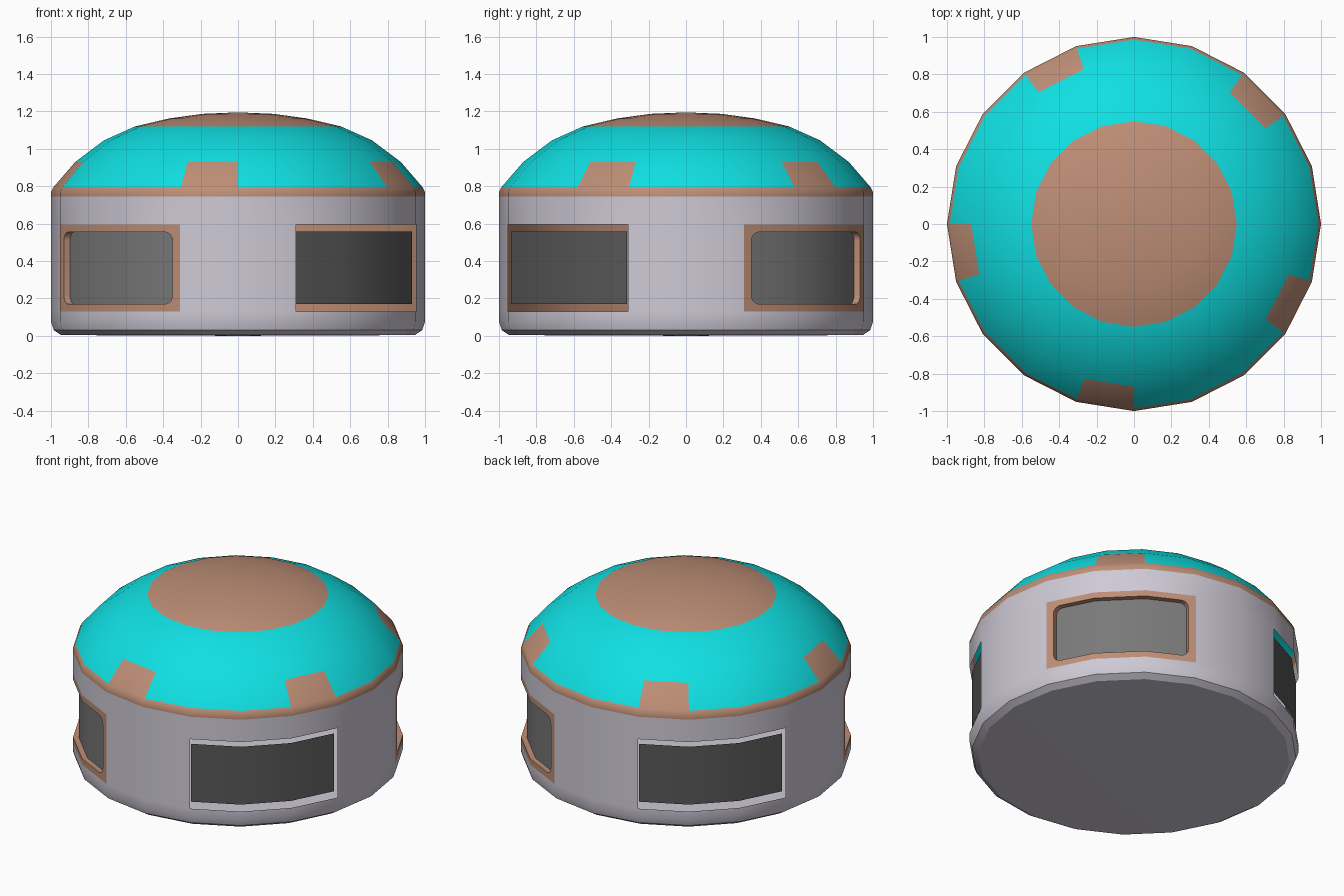
import bpy, bmesh, math
from mathutils import Vector

if "Cube" in bpy.data.objects:
    bpy.data.objects.remove(bpy.data.objects["Cube"])

SIDES = 20
STEP = 360 / SIDES


def material(name, rgb):
    m = bpy.data.materials.new(name)
    m.diffuse_color = (*rgb, 1)
    m.use_nodes = True
    m.node_tree.nodes["Principled BSDF"].inputs["Base Color"].default_value = m.diffuse_color
    return m


LILAC = material("lilac_grey", (0.62, 0.59, 0.67))
COPPER = material("copper", (0.51, 0.27, 0.18))
TEAL = material("teal", (0.005, 0.74, 0.76))
GLASS = material("grey_glass", (0.19, 0.19, 0.19))
DARK = material("dark_glass", (0.10, 0.10, 0.10))


def on_wall(u, z, r=1.0):
    """Point on the 20-sided wall at angle u (degrees)."""
    k = math.floor(u / STEP + 1e-6)
    a, b = (Vector((math.cos(math.radians(j * STEP)), math.sin(math.radians(j * STEP)), 0))
            for j in (k, k + 1))
    p = a.lerp(b, u / STEP - k) * r
    p.z = z
    return p


def finish(bm, name, mats):
    me = bpy.data.meshes.new(name)
    bm.to_mesh(me)
    bm.free()
    ob = bpy.data.objects.new(name, me)
    bpy.context.collection.objects.link(ob)
    for m in mats:
        me.materials.append(m)
    bpy.ops.object.select_all(action='DESELECT')
    ob.select_set(True)
    bpy.context.view_layer.objects.active = ob
    bpy.ops.object.shade_smooth_by_angle(angle=math.radians(30))
    return ob


def lathe(bm, profile, rule):
    """Revolve (r, z) points; rule(level, segment) gives material index or None to skip."""
    rings = [[bm.verts.new(on_wall(k * STEP, z, r)) for k in range(SIDES)] for r, z in profile]
    for i in range(len(rings) - 1):
        for k in range(SIDES):
            m = rule(i, k)
            if m is not None:
                n = (k + 1) % SIDES
                f = bm.faces.new((rings[i][k], rings[i][n], rings[i + 1][n], rings[i + 1][k]))
                f.material_index = m
    return rings


# Body wall with four window holes and a floor
Z0, Z1 = 0.13, 0.595
bm = bmesh.new()
rings = lathe(bm, [(0.945, 0.004), (0.985, 0.03), (1, 0.075), (1, Z0), (1, Z1), (1, 0.745)],
              lambda i, k: None if i == 3 and k % 5 in (1, 2, 3) else 0)
mid = bm.verts.new((0, 0, 0))
for k in range(SIDES):
    bm.faces.new((mid, rings[0][(k + 1) % SIDES], rings[0][k]))
finish(bm, "body", [LILAC])

# Dome: copper rim, teal shell with five copper tabs, copper cap
bm = bmesh.new()


def dome_rule(i, k):
    if i < 2 or i >= 5 or (i == 2 and k % 4 == 2):
        return 1
    return 0


rings = lathe(bm, [(1, 0.745), (1, 0.77), (0.985, 0.797), (0.87, 0.93), (0.717, 1.045),
                   (0.55, 1.12), (0.37, 1.162), (0.19, 1.187)], dome_rule)
top = bm.verts.new((0, 0, 1.195))
for k in range(SIDES):
    bm.faces.new((rings[-1][k], rings[-1][(k + 1) % SIDES], top)).material_index = 1
finish(bm, "dome", [TEAL, COPPER])


def pane(name, us, z0, z1, r, mat):
    """Curved sheet of glass."""
    bm = bmesh.new()
    cols = [[bm.verts.new(on_wall(u, z, r)) for z in (z0, z1)] for u in us]
    for a, b in zip(cols, cols[1:]):
        bm.faces.new((a[0], b[0], b[1], a[1]))
    finish(bm, name, [mat])


def framed_window(name, c):
    """Copper frame with a rounded opening, and recessed glass."""
    u0, u1, v0, v1 = c - 27, c + 27, Z0, Z1
    du, dv = 2.6, 0.04
    ru, rv = 2.8, 0.047
    inner, outer = [], []
    corners = [(u0, v0, 1, 1, 180), (u1, v0, -1, 1, 270), (u1, v1, -1, -1, 0), (u0, v1, 1, -1, 90)]
    for n, (u, v, su, sv, start) in enumerate(corners):
        for j in range(6):
            a = math.radians(start + 18 * j)
            inner.append((u + su * (du + ru) + ru * math.cos(a),
                          v + sv * (dv + rv) + rv * math.sin(a)))
            outer.append((u, v))
        if n in (0, 2):  # follow the wall facets along the long sides
            for s in ((-9, 9) if n == 0 else (9, -9)):
                inner.append((c + s, v + sv * dv))
                outer.append((c + s, v))
    bm = bmesh.new()
    I = [bm.verts.new(on_wall(*p)) for p in inner]
    B = [bm.verts.new(on_wall(*p, 0.965)) for p in inner]
    O = []
    for i, p in enumerate(outer):
        O.append(O[-1] if i and p == outer[i - 1] else bm.verts.new(on_wall(*p)))
    for i in range(len(I)):
        j = (i + 1) % len(I)
        bm.faces.new((I[i], O[i], O[j], I[j]) if O[i] != O[j] else (I[i], O[i], I[j]))
        bm.faces.new((I[i], I[j], B[j], B[i]))
    finish(bm, name + "_frame", [COPPER])
    pane(name + "_glass", (u0 + du, c - 9, c + 9, u1 - du), v0 + dv, v1 - dv, 0.965, GLASS)


# Two framed windows and two open ones with a loose dark pane
framed_window("back_right_window", 45)
framed_window("front_left_window", 225)
for name, c in (("back_left_pane", 135), ("front_right_pane", 315)):
    pane(name, (c - 26.8, c - 9, c + 9, c + 26.3), 0.17, 0.557, 0.985, DARK)
